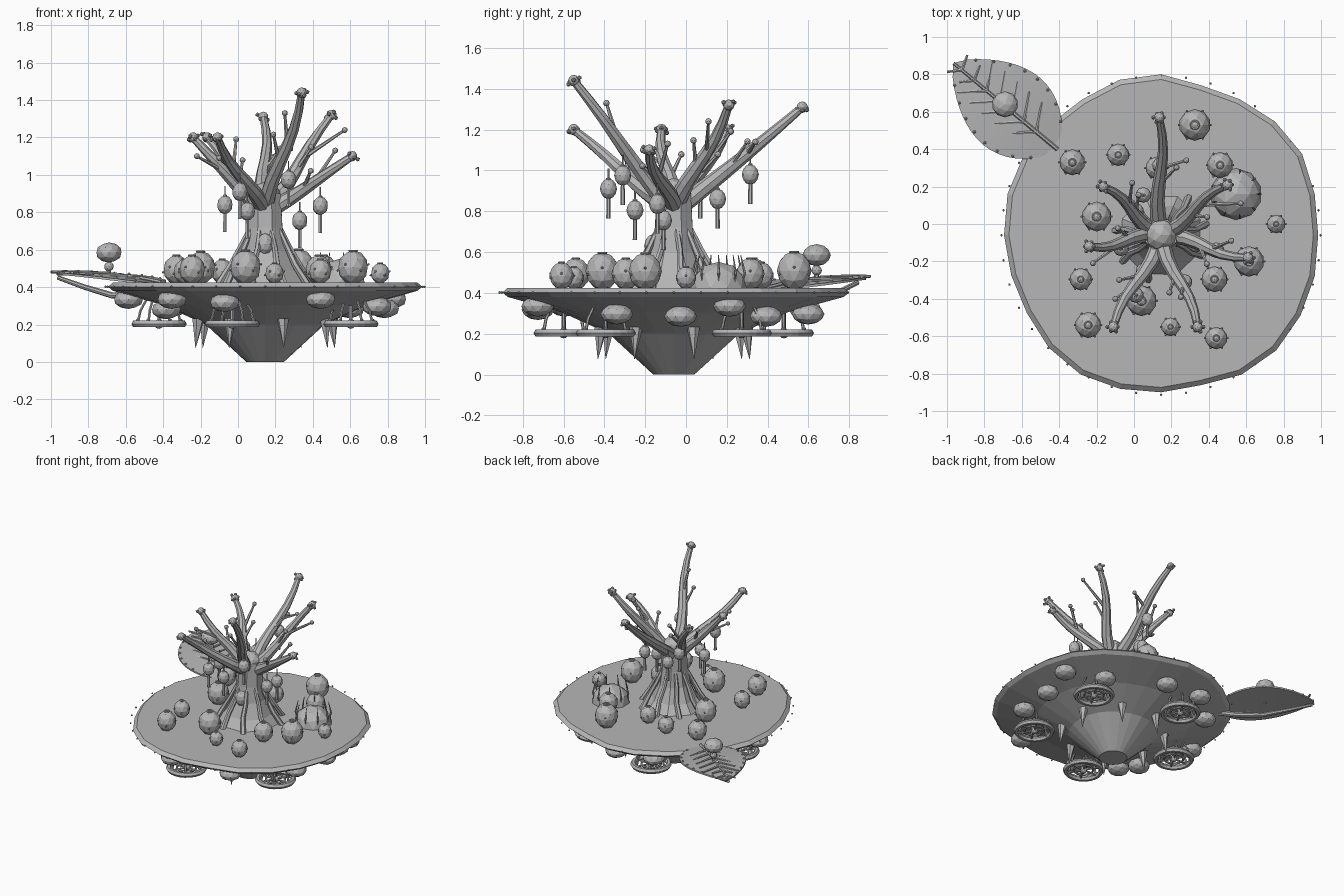
import bpy, bmesh, math, random
from math import sin, cos, pi, radians
from mathutils import Vector, Matrix

random.seed(4)
cube = bpy.data.objects.get("Cube")
if cube:
    bpy.data.objects.remove(cube)

GREY = (0.47, 0.47, 0.47, 1)
mat = bpy.data.materials.new("plain_grey")
mat.use_nodes = True
mat.diffuse_color = GREY
mat.node_tree.nodes["Principled BSDF"].inputs["Base Color"].default_value = GREY

C = Vector((0.145, -0.06, 0))  # axis of island and tree
TOP = 0.425                    # ground level


def finish(name, bm):
    me = bpy.data.meshes.new(name)
    bm.to_mesh(me)
    bm.free()
    me.materials.append(mat)
    ob = bpy.data.objects.new(name, me)
    bpy.context.collection.objects.link(ob)


def polar(r, deg, z):
    a = radians(deg)
    return C + Vector((r * cos(a), r * sin(a), z))


def ball(bm, p, r, squash=1.0, sub=2):
    m = Matrix.Translation(p) @ Matrix.Diagonal((1, 1, squash, 1))
    bmesh.ops.create_icosphere(bm, subdivisions=sub, radius=r, matrix=m)


def rod(bm, a, b, r1, r2, sides=6):
    a, b = Vector(a), Vector(b)
    d = b - a
    m = Matrix.Translation((a + b) / 2) @ d.to_track_quat('Z', 'Y').to_matrix().to_4x4()
    bmesh.ops.create_cone(bm, cap_ends=True, segments=sides, radius1=r1, radius2=r2,
                          depth=d.length, matrix=m)


def loft(bm, rings, cap=True):
    vs = [[bm.verts.new(p) for p in ring] for ring in rings]
    for lo, hi in zip(vs, vs[1:]):
        for i in range(len(lo)):
            j = (i + 1) % len(lo)
            bm.faces.new((lo[i], lo[j], hi[j], hi[i]))
    if cap:
        bm.faces.new(vs[0][::-1])
        bm.faces.new(vs[-1])


def tube(bm, pts, r1, r2, sides=8):
    pts = [Vector(p) for p in pts]
    rings = []
    for i, p in enumerate(pts):
        d = pts[min(i + 1, len(pts) - 1)] - pts[max(i - 1, 0)]
        q = d.to_track_quat('Z', 'Y')
        r = r1 + (r2 - r1) * i / (len(pts) - 1)
        rings.append([p + q @ Vector((r * cos(t), r * sin(t), 0))
                      for t in (2 * pi * k / sides for k in range(sides))])
    loft(bm, rings)


def torus(bm, p, R, r, seg=24, sides=6):
    rings = []
    for i in range(seg + 1):
        a = 2 * pi * i / seg
        rings.append([p + Vector(((R + r * cos(t)) * cos(a), (R + r * cos(t)) * sin(a), r * sin(t)))
                      for t in (2 * pi * k / sides for k in range(sides))])
    loft(bm, rings, cap=False)
    bmesh.ops.remove_doubles(bm, verts=bm.verts, dist=0.00005)
    bmesh.ops.recalc_face_normals(bm, faces=bm.faces)


# Island: wavy rim blending to a round keel
RIM = [83, 84, 86, 85, 83, 82, 85, 85, 83, 83, 84, 84,
       83, 82, 82, 84, 85, 84, 83, 82, 85, 86, 85, 84]
PROFILE = [(0.12, 0), (0.38, 0.2), (0.66, 0.305), (0.98, 0.38), (1.012, 0.402), (0.98, TOP)]
bm = bmesh.new()
loft(bm, [[polar(f * (0.84 + (w / 100 - 0.84) * f), 15 * i, z) for i, w in enumerate(RIM)]
          for f, z in PROFILE])
finish("island", bm)

bm = bmesh.new()
for i in range(40):
    ball(bm, polar(0.853, 9 * i, 0.402), 0.007, sub=1)
finish("rim_studs", bm)

# Trunk with flared foot, crown ball, knot and roots
bm = bmesh.new()
loft(bm, [[polar(r, 45 * k + 22, z) for k in range(8)] for r, z in
          [(0.23, 0.42), (0.17, 0.49), (0.12, 0.6), (0.1, 0.72), (0.09, 0.9)]])
finish("trunk", bm)
bm = bmesh.new()
ball(bm, C + Vector((0, 0, 0.875)), 0.088)
ball(bm, C + Vector((0, -0.1, 0.63)), 0.045, 1.3)
finish("crown_and_knot", bm)
bm = bmesh.new()
for i in range(9):
    a = 40 * i + 10
    tube(bm, [polar(0.085, a, 0.71), polar(0.135, a + 3, 0.61), polar(0.185, a, 0.52),
              polar(0.25, a + 4, 0.415)], 0.013, 0.02, 6)
finish("roots", bm)

# Branches with side twigs and berry clusters
BRANCHES = [
    ((0.135, 0.57, 1.31), (0.28, 0.34, 1.14)),
    ((0.5, 0.21, 1.32), (0.57, 0.11, 1.24)),
    ((0.61, -0.18, 1.1), (0.52, -0.09, 1.13)),
    ((0.34, -0.55, 1.44), (0.25, -0.39, 1.33)),
    ((-0.11, -0.55, 1.2), (-0.1, -0.4, 1.09)),
    ((-0.24, -0.12, 1.2), (-0.22, -0.21, 1.1)),
    ((-0.165, 0.2, 1.2), (-0.01, 0.22, 1.19)),
]
wood, berries = bmesh.new(), bmesh.new()
for n, (tip, twig) in enumerate(BRANCHES):
    tip, twig = Vector(tip), Vector(twig)
    start = C + Vector((0, 0, 0.8))
    d = tip - start
    side = Vector((-d.y, d.x, 0)).normalized()
    path = [start + d * t + side * 0.018 * sin(2 * pi * t) * (-1) ** n
            + Vector((0, 0, -0.01 * sin(pi * t))) for t in (k / 7 for k in range(8))]
    tube(wood, path, 0.047, 0.02)
    ball(berries, tip, 0.028)
    for k in range(6):
        a = pi / 3 * k
        r = random.uniform(0.022, 0.032)
        ball(berries, tip + Vector((r * cos(a), r * sin(a), random.uniform(-0.02, 0.02))), 0.012, sub=1)
    for a, b in [(path[4], twig), (path[3], path[4] - side * 0.08 + Vector((0, 0, 0.06)))]:
        rod(wood, a, b, 0.013, 0.007)
        ball(berries, b, 0.016)
finish("branches", wood)
finish("berries", berries)

# Hanging lanterns
LANTERNS = [(0.01, -0.38, 0.91), (0.27, -0.31, 0.975), (-0.07, -0.13, 0.84), (0.44, -0.14, 0.835),
            (0.33, -0.11, 0.755), (0.01, 0.07, 0.91), (0.05, -0.25, 0.805), (0.05, 0.155, 0.86),
            (0.14, 0.315, 0.98)]
bm = bmesh.new()
for p in map(Vector, LANTERNS):
    ball(bm, p, 0.042, 1.2)
    ball(bm, p + Vector((0, 0, 0.045)), 0.014, sub=1)
    rod(bm, p, p + Vector((0, 0, 0.1)), 0.004, 0.004)
    rod(bm, p, p - Vector((0, 0, 0.145)), 0.009, 0.011)
finish("hanging_lanterns", bm)

# Ground pods: bulb, top ring and studs
PODS = [(-0.33, 0.33, 0.07), (-0.085, 0.37, 0.06), (0.12, 0.3, 0.06), (0.325, 0.53, 0.085),
        (0.46, 0.315, 0.07), (-0.2, 0.04, 0.08), (-0.285, -0.295, 0.06), (0.04, -0.41, 0.083),
        (-0.245, -0.54, 0.07), (0.195, -0.55, 0.05), (0.43, -0.295, 0.07), (0.44, -0.61, 0.06),
        (0.615, -0.2, 0.082), (0.76, 0, 0.05)]
bm, trim = bmesh.new(), bmesh.new()
for x, y, r in PODS:
    p = Vector((x, y, TOP + r * 0.98))
    ball(bm, p, r, 1.12)
    torus(trim, p + Vector((0, 0, r * 1.08)), r * 0.25, r * 0.07, 10, 5)
    for k in range(6):
        a = pi / 3 * k
        ball(trim, p + Vector((r * cos(a), r * sin(a), r * 0.2 * (-1) ** k)), 0.007, sub=1)
finish("pods", bm)
finish("pod_trim", trim)

# Dome ringed by thorns
bm = bmesh.new()
DOME = Vector((0.545, 0.16, TOP))
ball(bm, DOME, 0.138, 0.92)
for k in range(9):
    d = Vector((cos(2 * pi * k / 9), sin(2 * pi * k / 9), 0))
    tube(bm, [DOME + d * 0.115, DOME + d * 0.13 + Vector((0, 0, 0.07)),
              DOME + d * 0.11 + Vector((0, 0, 0.16))], 0.012, 0.002, 6)
finish("thorny_dome", bm)

# Five rotors under the island
bm = bmesh.new()
for n in range(5):
    p = polar(0.567, 36 + 72 * n, 0.203)
    torus(bm, p, 0.128, 0.02)
    torus(bm, p, 0.07, 0.008, 16)
    ball(bm, p, 0.026)
    rod(bm, p, p + Vector((0, 0, 0.1)), 0.011, 0.011)
    for k in range(6):
        d = Vector((cos(pi / 3 * k), sin(pi / 3 * k), 0))
        rod(bm, p, p + d * 0.13, 0.008, 0.008)
        ball(bm, p + d * 0.115 + Vector((0, 0, 0.018)), 0.012, sub=1)
        tube(bm, [p + d * 0.115, p + d * 0.1 + Vector((0, 0, 0.07)),
                  p + d * 0.065 + Vector((0, 0, 0.135))], 0.008, 0.007, 6)
finish("rotors", bm)

# Flattened lamps on the underside
LAMPS = [(3, 64), (22, 73), (45, 64), (86, 66), (113, 70), (137, 66), (180, 73), (213, 63),
         (227, 73), (252, 70), (294, 73), (335, 66)]
bm = bmesh.new()
for a, r in LAMPS:
    ball(bm, polar(r / 100, a, 0.285 + (r / 100 - 0.64) * 0.55), 0.08, 0.64)
finish("under_lamps", bm)

# Downward spikes
bm = bmesh.new()
for k in range(8):
    a = 15 + 45 * k
    rod(bm, polar(0.37, a, 0.23), polar(0.385, a, 0.075), 0.033, 0.001)
finish("under_spikes", bm)

# Large leaf, arched along its midrib
BASE, TIP = Vector((-0.41, 0.4, 0)), Vector((-0.965, 0.86, 0))
AXIS = TIP - BASE
SIDE = Vector((-AXIS.y, AXIS.x, 0)).normalized()


def leaf_point(t, s):
    w = 0.235 * sin(pi * t ** 0.85) ** 0.75 if 0 < t < 1 else 0.002
    return BASE + AXIS * t + SIDE * (w * s) + Vector((0, 0, 0.42 + 0.13 * t - 0.075 * t * t))


bm = bmesh.new()
rows = []
for i in range(17):
    upper = [leaf_point(i / 16, s) for s in (-1, -0.5, 0, 0.5, 1)]
    rows.append(upper + [p - Vector((0, 0, 0.012)) for p in upper[::-1]])
loft(bm, rows)
bmesh.ops.recalc_face_normals(bm, faces=bm.faces)
finish("leaf", bm)

bm = bmesh.new()
up = Vector((0, 0, 0.005))
tube(bm, [leaf_point(k / 8, 0) + up for k in range(9)], 0.012, 0.008, 6)
for k in range(7):
    t = 0.2 + 0.12 * k
    p = leaf_point(t, 0) + up
    reach = 0.16 if t < 0.75 else 0.08
    rod(bm, p, p + Vector((0.03, reach, 0)), 0.01, 0.007)
    rod(bm, p, p + Vector((-reach, -0.01, 0)), 0.01, 0.007)
for k in range(1, 9):
    for s in (-0.94, 0.94):
        ball(bm, leaf_point(k / 9, s), 0.009, sub=1)
finish("leaf_veins", bm)

bm = bmesh.new()
tube(bm, [(-0.4, 0.38, 0.39), (-0.53, 0.5, 0.36), (-0.67, 0.62, 0.355), (-0.82, 0.74, 0.4),
          (-0.96, 0.84, 0.45)], 0.022, 0.012)
finish("leaf_stem", bm)

# Ball ornament on the leaf
bm = bmesh.new()
P = Vector((-0.69, 0.64, 0.45))
rod(bm, P, P + Vector((0, 0, 0.1)), 0.012, 0.012)
ball(bm, P + Vector((0, 0, 0.06)), 0.026)
ball(bm, P + Vector((0, 0, 0.135)), 0.07, 0.77)
finish("leaf_ornament", bm)
